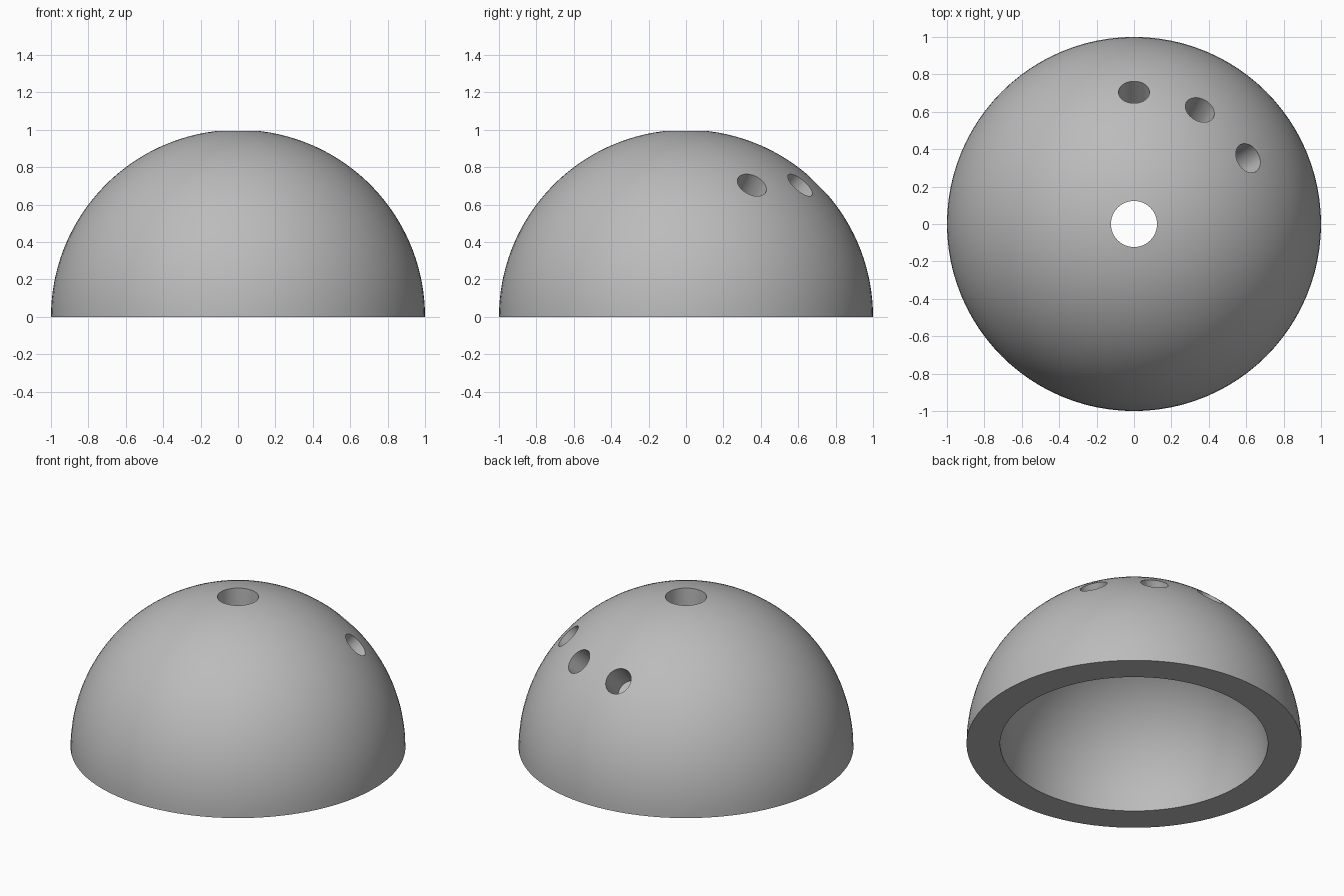
import bpy, bmesh
from math import asin, acos, cos, sin, pi, radians
from mathutils import Matrix, Vector

OUTER, INNER = 1.0, 0.8        # shell radii
TOP_HOLE = 0.123               # radius of the hole at the pole
SIDE_HOLE = 0.083              # radius of the three angled holes
HOLE_FLOOR = 0.815             # distance of the hole floors from the centre
SEGMENTS, RINGS = 96, 32

cube = bpy.data.objects.get("Cube")
if cube:
    bpy.data.objects.remove(cube, do_unlink=True)

grey = bpy.data.materials.new("plain grey")
grey.use_nodes = True
colour = (0.5, 0.5, 0.5, 1)
grey.diffuse_color = colour
grey.node_tree.nodes["Principled BSDF"].inputs["Base Color"].default_value = colour


def make_object(name, bm):
    bmesh.ops.recalc_face_normals(bm, faces=bm.faces)
    mesh = bpy.data.meshes.new(name)
    bm.to_mesh(mesh)
    bm.free()
    mesh.materials.append(grey)
    obj = bpy.data.objects.new(name, mesh)
    bpy.context.collection.objects.link(obj)
    return obj


def arc(radius):
    """Quarter arc from the base up to the rim of the top hole."""
    end = acos(TOP_HOLE / radius)
    angles = [end * i / RINGS for i in range(RINGS + 1)]
    return [(radius * cos(a), 0, radius * sin(a)) for a in angles]


# Hollow dome: closed wall section turned about the vertical axis
bm = bmesh.new()
section = [bm.verts.new(p) for p in arc(OUTER) + arc(INNER)[::-1]]
edges = [bm.edges.new((a, b)) for a, b in zip(section, section[1:] + section[:1])]
bmesh.ops.spin(bm, geom=section + edges, cent=(0, 0, 0), axis=(0, 0, 1),
               angle=2 * pi, steps=SEGMENTS, use_merge=True)
bmesh.ops.remove_doubles(bm, verts=bm.verts, dist=0.0001)
dome = make_object("hollow_dome", bm)

# Three holes drilled towards the centre, a third of a right angle apart
bm = bmesh.new()
length = 0.4
for azimuth in (30, 60, 90):
    a, tilt = radians(azimuth), radians(45)
    axis = Vector((cos(a) * cos(tilt), sin(a) * cos(tilt), sin(tilt)))
    place = Matrix.Translation(axis * (HOLE_FLOOR + length / 2))
    turn = axis.to_track_quat('Z', 'Y').to_matrix().to_4x4()
    bmesh.ops.create_cone(bm, cap_ends=True, segments=48, radius1=SIDE_HOLE,
                          radius2=SIDE_HOLE, depth=length, matrix=place @ turn)
drill = make_object("hole_cutter", bm)
drill.hide_render = True

# Cut the holes, then discard the cutter
bpy.ops.object.select_all(action='DESELECT')
dome.select_set(True)
bpy.context.view_layer.objects.active = dome
cut = dome.modifiers.new("side holes", 'BOOLEAN')
cut.operation = 'DIFFERENCE'
cut.solver = 'EXACT'
cut.object = drill
bpy.ops.object.modifier_apply(modifier=cut.name)
bpy.data.objects.remove(drill, do_unlink=True)
bpy.ops.object.shade_smooth_by_angle(angle=radians(30))
